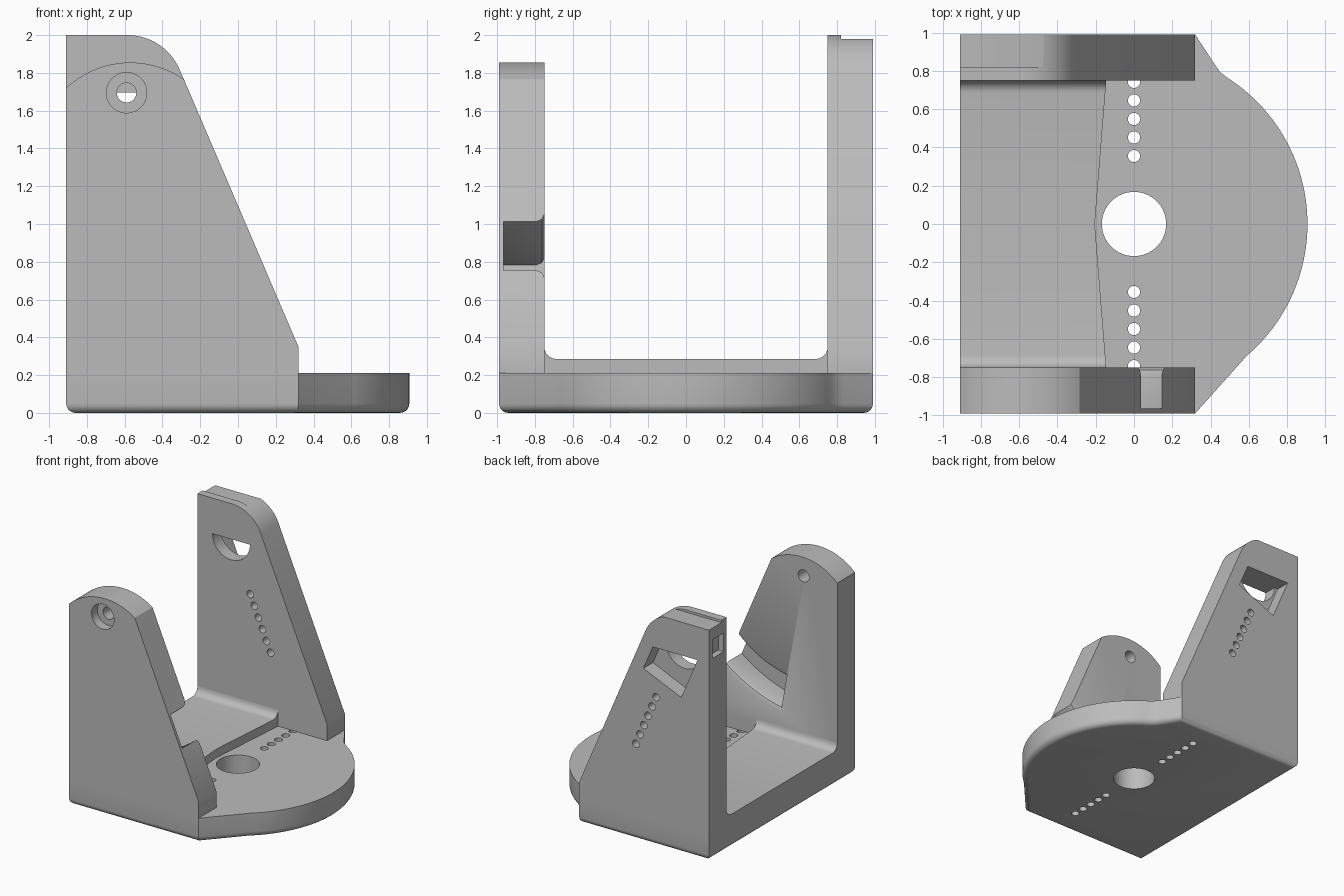
import bpy, bmesh
from math import sin, cos, radians, pi, sqrt

if "Cube" in bpy.data.objects:
    bpy.data.objects.remove(bpy.data.objects["Cube"])

GREY = bpy.data.materials.new("light grey")
GREY.use_nodes = True
GREY.diffuse_color = (0.5, 0.5, 0.5, 1)
GREY.node_tree.nodes["Principled BSDF"].inputs["Base Color"].default_value = (0.5, 0.5, 0.5, 1)

PX, PZ = -0.59, 1.695          # tilt pivot
SX, SZ = 0.393, -0.92          # downward direction of the sloping edge


def arc(cx, cy, r, a, b, n):
    return [(cx + r * cos(radians(a + (b - a) * i / n)),
             cy + r * sin(radians(a + (b - a) * i / n))) for i in range(n + 1)]


def circle(cx, cy, r, n=32):
    return arc(cx, cy, r, 0, 360, n)[:-1]


def loft(name, rings, round_bottom=0):
    """Skin a list of equal rings and cap both ends."""
    bm = bmesh.new()
    rows = [[bm.verts.new(p) for p in ring] for ring in rings]
    n = len(rows[0])
    for a, b in zip(rows, rows[1:]):
        for i in range(n):
            bm.faces.new((a[i], a[(i + 1) % n], b[(i + 1) % n], b[i]))
    bm.faces.new(rows[0])
    bm.faces.new(rows[-1])
    bmesh.ops.recalc_face_normals(bm, faces=bm.faces)
    if round_bottom:
        low = [e for e in bm.edges if all(v.co.z < 0.001 for v in e.verts)]
        bmesh.ops.bevel(bm, geom=low, offset=round_bottom, segments=5,
                        profile=0.5, affect='EDGES')
    mesh = bpy.data.meshes.new(name)
    bm.to_mesh(mesh)
    bm.free()
    mesh.materials.append(GREY)
    ob = bpy.data.objects.new(name, mesh)
    bpy.context.collection.objects.link(ob)
    return ob


def prism_z(name, pts, z0, z1, **kw):
    return loft(name, [[(x, y, z) for x, y in pts] for z in (z0, z1)], **kw)


def prism_y(name, pts, y0, y1):
    return loft(name, [[(x, y, z) for x, z in pts] for y in (y0, y1)])


def cut(ob, cutters):
    bpy.context.view_layer.objects.active = ob
    for c in cutters:
        c.hide_render = True
        mod = ob.modifiers.new("cut", 'BOOLEAN')
        mod.operation, mod.solver, mod.object = 'DIFFERENCE', 'EXACT', c
        bpy.ops.object.modifier_apply(modifier=mod.name)
        bpy.data.objects.remove(c)


def smooth(ob):
    bpy.ops.object.select_all(action='DESELECT')
    ob.select_set(True)
    bpy.context.view_layer.objects.active = ob
    bpy.ops.object.shade_smooth_by_angle(angle=radians(25))


# Base plate: square back, round nose, rounded underside
outline = [(-0.91, -0.99), (0.32, -0.99)]
outline += arc(0, 0, 0.907, -49.5, 57.5, 48)
outline += [(0.45, 0.795), (0.425, 0.83), (0.32, 0.99), (-0.91, 0.99)]
base = prism_z("base_plate", outline, 0, 0.21, round_bottom=0.05)
holes = [prism_z("bore", circle(0, 0, 0.168, 64), -0.1, 0.4)]
for side in (-1, 1):
    for i in range(5):
        holes.append(prism_z("pin_hole", circle(0, side * (0.355 + 0.097 * i), 0.032, 20), -0.1, 0.4))
cut(base, holes)

# Seat plate between the walls, with filleted sides and a shallow V edge
half = [(-y, z) for y, z in arc(-0.685, 0.35, 0.065, 180, 270, 6)]
section = [(0, 0.21), (0.75, 0.21)] + half + [(0, 0.285)]
section += [(-y, z) for y, z in reversed(half)] + [(-0.75, 0.21)]
seat = loft("seat_plate", [[(-0.91, y, z) for y, z in section],
                           [(-0.205 + 0.08 * abs(y), y, z) for y, z in section]])

# Front wall with arched top, counterbored pivot and curved guide slot
foot = [(-0.91, 0.21), (0.32, 0.21), (0.32, 0.35)]
front = prism_y("front_wall", foot + arc(-0.57, 1.36, 0.495, 55, 133.4, 24), -0.99, -0.75)
lip = [(0.925, -0.965), (0.925, -0.79), (0.913, -0.762), (0.885, -0.75), (0.885, -0.7)]
slot = lip + [(2.12 - r, y) for r, y in reversed(lip)]
sweep = [radians(-80 + 2 * i) for i in range(26)]
cut(front, [
    prism_y("pivot_hole", circle(PX, PZ, 0.052), -1.1, -0.6),
    prism_y("counterbore", circle(PX, PZ, 0.107, 48), -1.1, -0.91),
    loft("guide_slot", [[(PX + r * cos(a), y, PZ + r * sin(a)) for r, y in slot] for a in sweep]),
])

# Back wall with rounded shoulder, stepped top and sensor pocket
back = prism_y("back_wall", foot + arc(-0.585, 1.7, 0.3, 23, 90, 20) + [(-0.91, 2.0)], 0.75, 0.99)


def along(t, s):
    return (PX + t * SX - s * SZ, PZ + t * SZ + s * SX)


low_l, low_r = along(0.31, -0.195), along(0.31, 0.195)
pocket = [low_l, low_r] + [(x + SX / SZ * (PZ - z), PZ) for x, z in (low_r, low_l)]
cutters = [
    prism_y("pocket", pocket, 0.86, 1.1),
    prism_y("half_window", arc(PX, PZ, 0.178, 180, 360, 24), 0.6, 0.95),
    prism_y("top_step", [(-1, 1.98), (-0.475, 1.98), (-0.475, 2.1), (-1, 2.1)], 0.82, 1.1),
    prism_y("side_recess", [(-1, 1.72), (-0.86, 1.72), (-0.86, 1.88), (-1, 1.88)], 0.79, 0.94),
]
for i in range(6):
    x, z = along(0.46 + 0.098 * i, 0)
    cutters.append(prism_y("pin_hole", circle(x, z, 0.032, 20), 0.6, 1.1))
cut(back, cutters)

for ob in (base, seat, front, back):
    smooth(ob)
